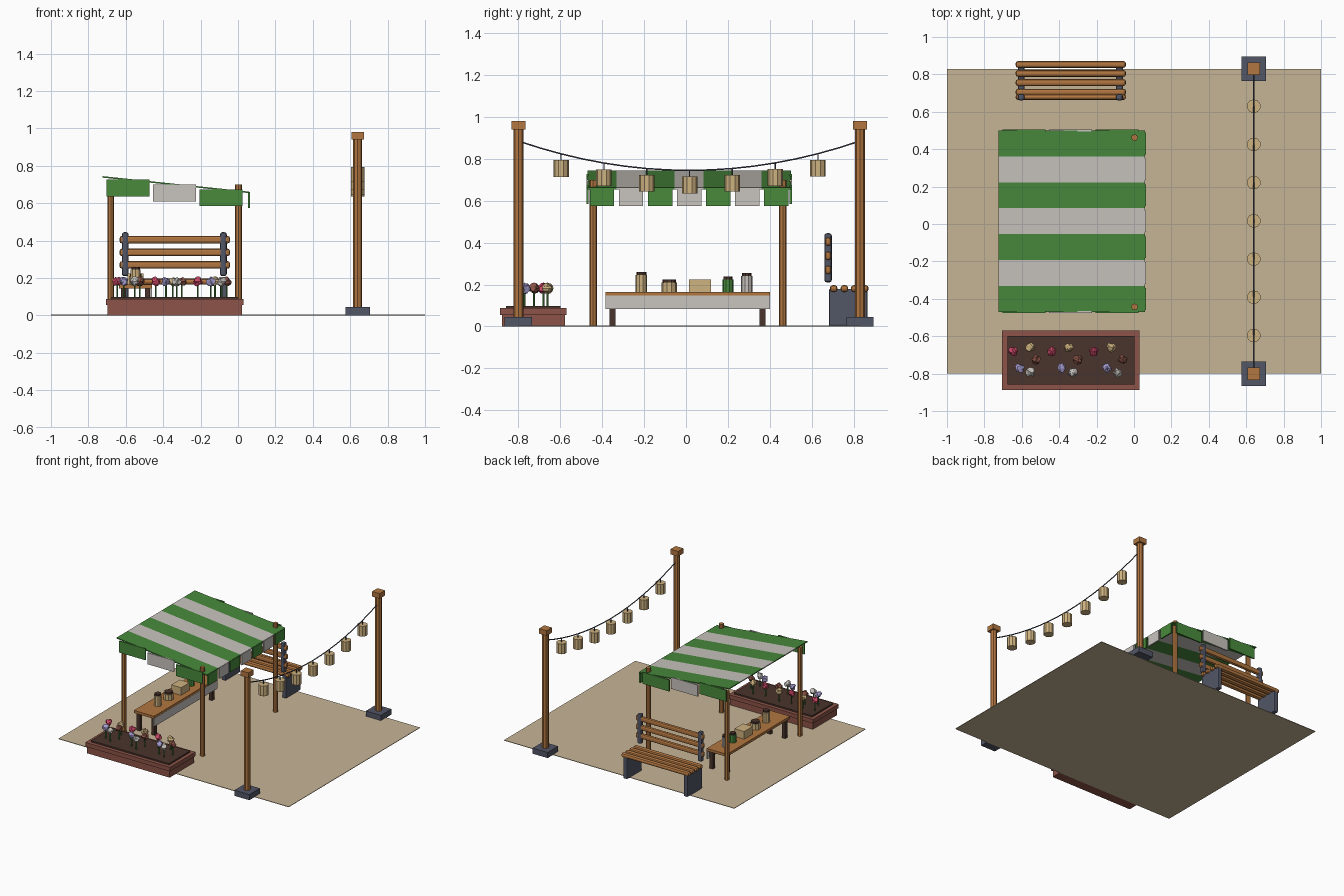
import bpy, bmesh, math, random
from mathutils import Vector

if "Cube" in bpy.data.objects:
    bpy.data.objects.remove(bpy.data.objects["Cube"])

random.seed(4)


def mat(name, r, g, b):
    lin = [((c / 255 + 0.055) / 1.055) ** 2.4 for c in (r, g, b)]
    m = bpy.data.materials.new(name)
    m.diffuse_color = (*lin, 1)
    m.use_nodes = True
    m.node_tree.nodes["Principled BSDF"].inputs["Base Color"].default_value = m.diffuse_color
    return m


WOOD = mat("warm wood", 178, 118, 64)
DARK = mat("dark brown", 74, 52, 44)
GREEN = mat("awning green", 72, 138, 60)
WHITE = mat("off white", 200, 196, 190)
SLATE = mat("slate", 82, 86, 102)
SAND = mat("sand", 198, 180, 150)
CREAM = mat("cream tan", 206, 178, 128)
BRICK = mat("brick red", 140, 84, 72)
PINK = mat("pink", 205, 72, 104)
LAVENDER = mat("lavender", 172, 162, 215)


def finish(name, bm, *mats):
    bmesh.ops.recalc_face_normals(bm, faces=bm.faces)
    me = bpy.data.meshes.new(name)
    bm.to_mesh(me)
    bm.free()
    for m in mats:
        me.materials.append(m)
    ob = bpy.data.objects.new(name, me)
    bpy.context.collection.objects.link(ob)
    return ob


def box(name, x0, x1, y0, y1, z0, z1, m, bevel=0, segments=2):
    bm = bmesh.new()
    bmesh.ops.create_cube(bm, size=1)
    for v in bm.verts:
        v.co = ((x0 + x1) / 2 + v.co.x * (x1 - x0),
                (y0 + y1) / 2 + v.co.y * (y1 - y0),
                (z0 + z1) / 2 + v.co.z * (z1 - z0))
    if bevel:
        bmesh.ops.bevel(bm, geom=bm.edges[:], offset=bevel, segments=segments,
                        profile=0.5, affect='EDGES', clamp_overlap=True)
    return finish(name, bm, m)


def cyl(name, x, y, z0, z1, r, m, sides=8):
    bm = bmesh.new()
    bmesh.ops.create_cone(bm, cap_ends=True, segments=sides, radius1=r, radius2=r, depth=z1 - z0)
    bmesh.ops.translate(bm, verts=bm.verts, vec=(x, y, (z0 + z1) / 2))
    return finish(name, bm, m)


# Ground
box("ground", -1, 1, -0.80, 0.83, 0, 0.004, SAND)

# Light poles with footings and caps
PX = 0.64
for y in (-0.80, 0.83):
    box("pole_footing", PX - .065, PX + .065, y - .065, y + .065, 0.001, 0.045, SLATE)
    cyl("pole", PX, y, 0.04, 0.945, 0.024, WOOD)
    box("pole_cap", PX - .033, PX + .033, y - .033, y + .033, 0.94, 0.98, WOOD)


# Sagging string with hanging lanterns
def sag(y):
    return 0.745 + 0.14 * ((y - 0.015) / 0.815) ** 2


cu = bpy.data.curves.new("light_string", 'CURVE')
cu.dimensions = '3D'
cu.bevel_depth = 0.004
cu.bevel_resolution = 1
sp = cu.splines.new('POLY')
ys = [-0.80 + 1.63 * i / 16 for i in range(17)]
sp.points.add(16)
for p, y in zip(sp.points, ys):
    p.co = (PX, y, sag(y), 1)
cu.materials.append(SLATE)
bpy.context.collection.objects.link(bpy.data.objects.new("light_string", cu))
for i in range(7):
    y = -0.596 + i * 0.2043
    z = sag(y)
    cyl("lantern_cord", PX, y, z - 0.035, z, 0.003, SLATE, 6)
    cyl("lantern", PX, y, z - 0.11, z - 0.03, 0.037, CREAM, 10)

# Stall posts
for x in (-0.68, 0.003):
    for y in (-0.443, 0.462):
        cyl("stall_post", x, y, 0.001, 0.70, 0.018, WOOD)

# Sloped canopy striped along y
X0, X1, Y0, Y1 = -0.725, 0.06, -0.47, 0.50
STRIPE = (Y1 - Y0) / 7


def roof(x):
    return 0.745 - (x - X0) / (X1 - X0) * 0.083


bm = bmesh.new()
for i in range(7):
    a, b = Y0 + i * STRIPE, Y0 + (i + 1) * STRIPE
    top = [bm.verts.new((x, y, roof(x))) for x, y in ((X0, a), (X1, a), (X1, b), (X0, b))]
    low = [bm.verts.new(v.co - Vector((0, 0, 0.008))) for v in top]
    fs = [bm.faces.new(top), bm.faces.new(low[::-1])]
    for k in range(4):
        fs.append(bm.faces.new((top[k], low[k], low[k - 3], top[k - 3])))
    for f in fs:
        f.material_index = i % 2
finish("canopy", bm, GREEN, WHITE)

# Hanging valance flaps on the low edge and both ends
for i in range(7):
    c = Y0 + (i + .5) * STRIPE
    box("low_edge_flap", X1 - .006, X1 + .004, c - .058, c + .058, 0.575, 0.66, (GREEN, WHITE)[i % 2])
for y in (Y0, Y1):
    for i, c in enumerate((-0.587, -0.34, -0.092)):
        top = roof(c) - 0.004
        box("end_flap", c - .115, c + .115, y - .005, y + .005, top - 0.09, top, (GREEN, WHITE)[i % 2])

# Counter table
box("table_top", -0.635, -0.46, -0.385, 0.40, 0.145, 0.165, WOOD)
box("table_apron", -0.467, -0.459, -0.385, 0.40, 0.083, 0.147, WHITE)
for x in (-0.612, -0.484):
    for y in (-0.35, 0.365):
        box("table_leg", x - .014, x + .014, y - .014, y + .014, 0.001, 0.146, DARK)

# Jars and a box for sale
for y, r, z, m in ((-0.213, .028, .245, CREAM), (-0.08, .037, .21, CREAM),
                   (0.20, .026, .225, GREEN), (0.29, .027, .24, WHITE)):
    cyl("jar", -0.547, y, 0.165, z, r, m, 10)
    cyl("jar_lid", -0.547, y, z, z + .014, r * .85, DARK, 10)
box("goods_box", -0.59, -0.505, 0.015, 0.12, 0.165, 0.225, CREAM)

# Planter with rim and soil
PL = (-0.705, 0.03, -0.887, -0.57)
box("planter_body", PL[0] + .008, PL[1] - .008, PL[2] + .008, PL[3] - .008, 0.001, 0.07, BRICK)
for a, b, c, d in ((PL[0], PL[1], PL[2], PL[2] + .03), (PL[0], PL[1], PL[3] - .03, PL[3]),
                   (PL[0], PL[0] + .03, PL[2], PL[3]), (PL[1] - .03, PL[1], PL[2], PL[3])):
    box("planter_rim", a, b, c, d, 0.055, 0.087, BRICK)
box("soil", PL[0] + .028, PL[1] - .028, PL[2] + .028, PL[3] - .028, 0.06, 0.098, DARK)


# Flowers with ruffled heads
def flower(x, y, m):
    cyl("flower_stem", x, y, 0.095, 0.175, 0.005, GREEN, 6)
    bm = bmesh.new()
    bmesh.ops.create_icosphere(bm, subdivisions=2, radius=0.025)
    for v in bm.verts:
        v.co *= random.choice((0.8, 1.1))
        v.co += Vector((x, y, 0.182))
    finish("flower_head", bm, m)


for x, y, m in ((-.645, -.68, PINK), (-.553, -.66, CREAM), (-.525, -.725, BRICK),
                (-.61, -.77, LAVENDER), (-.553, -.793, WHITE)):
    for dx in (0, 0.205 if m in (PINK, CREAM) else 0.225, 0.43 if m in (PINK, CREAM) else 0.465):
        flower(x + dx, y, m)

# Bench: end panels, seat slats, back uprights and back slats
for x in (-0.603, -0.078):
    box("bench_side", x - .018, x + .018, 0.682, 0.867, 0.001, 0.18, SLATE, 0.008)
    box("bench_upright", x - .018, x + .018, 0.66, 0.696, 0.21, 0.445, SLATE, 0.012)
for y in (0.705, 0.756, 0.805, 0.853):
    box("seat_slat", -0.633, -0.043, y - .018, y + .018, 0.165, 0.197, WOOD, 0.013)
for z in (0.27, 0.337, 0.405):
    box("back_slat", -0.633, -0.043, 0.664, 0.692, z - .02, z + .02, WOOD, 0.012)
